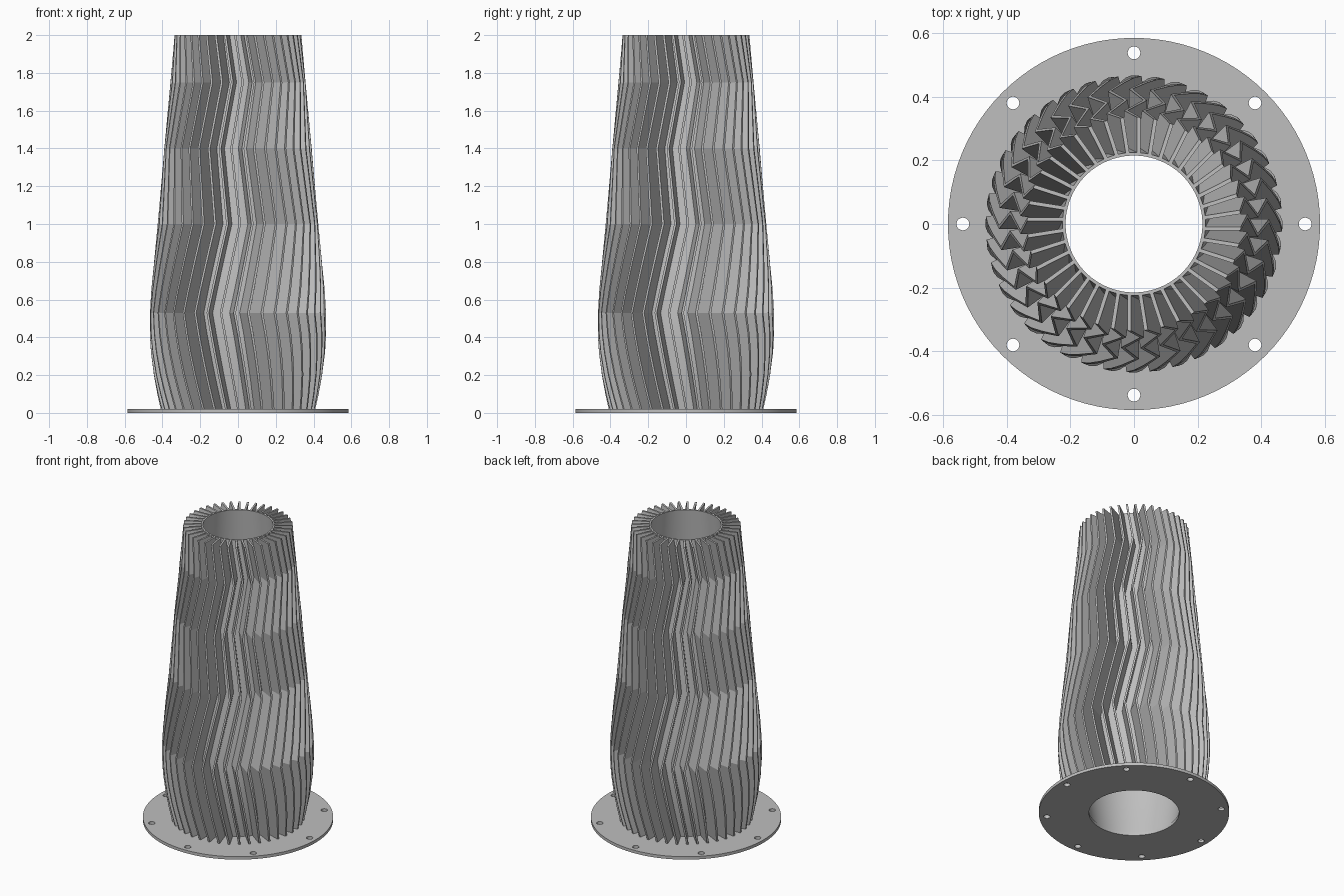
import bpy, bmesh, math
from mathutils import Matrix

cube = bpy.data.objects.get("Cube")
if cube:
    bpy.data.objects.remove(cube, do_unlink=True)

FINS, FIN_T, BASE_T, TOP = 40, 0.012, 0.02, 2.0

grey = bpy.data.materials.new("metal_grey")
grey.diffuse_color = (0.52, 0.52, 0.52, 1)
grey.use_nodes = True
grey.node_tree.nodes["Principled BSDF"].inputs["Base Color"].default_value = (0.52, 0.52, 0.52, 1)

# (height, value) curves: fin rim radius, tube bore radius, sideways fin zigzag
RIM = [(0, 0.405), (0.1, 0.427), (0.2, 0.446), (0.32, 0.461), (0.42, 0.467), (0.53, 0.466),
       (0.65, 0.459), (0.8, 0.445), (1.0, 0.425), (1.4, 0.391), (1.75, 0.358), (TOP, 0.336)]
ZIGZAG = [(0, 0.005), (0.53, -0.09), (1.0, 0.01), (1.4, -0.035), (1.75, 0.025), (TOP, -0.015)]
BORE = [(0, 0.277), (0.2, 0.31), (0.42, 0.33), (0.65, 0.325), (1.0, 0.297), (1.4, 0.265), (TOP, 0.215)]


def sample(curve, z):
    for (z0, a), (z1, b) in zip(curve, curve[1:]):
        if z <= z1:
            return a + (b - a) * (z - z0) / (z1 - z0)
    return curve[-1][1]


def finish(name, bm, smooth=True):
    bmesh.ops.recalc_face_normals(bm, faces=bm.faces)
    mesh = bpy.data.meshes.new(name)
    bm.to_mesh(mesh)
    bm.free()
    mesh.materials.append(grey)
    obj = bpy.data.objects.new(name, mesh)
    bpy.context.collection.objects.link(obj)
    if smooth:
        bpy.ops.object.select_all(action='DESELECT')
        obj.select_set(True)
        bpy.context.view_layer.objects.active = obj
        bpy.ops.object.shade_smooth_by_angle(angle=math.radians(25))
    return obj


# Mounting flange: outline, bore and eight bolt holes filled, then extruded
def flange():
    bm = bmesh.new()

    def ring(radius, count, x=0, y=0):
        bmesh.ops.create_circle(bm, segments=count, radius=radius,
                                matrix=Matrix.Translation((x, y, 0)))

    ring(0.585, 96)
    ring(sample(BORE, 0), 96)
    for i in range(8):
        a = math.tau * i / 8
        ring(0.02, 20, 0.538 * math.cos(a), 0.538 * math.sin(a))
    bmesh.ops.triangle_fill(bm, use_beauty=True, edges=bm.edges[:], normal=(0, 0, 1))
    result = bmesh.ops.extrude_face_region(bm, geom=bm.faces[:], use_keep_orig=True)
    top = [v for v in result["geom"] if isinstance(v, bmesh.types.BMVert)]
    bmesh.ops.translate(bm, verts=top, vec=(0, 0, BASE_T))
    finish("mounting_flange", bm)


# Core tube: thin closed wall revolved about the axis
def tube():
    bm = bmesh.new()
    zs = [BASE_T / 2 + (TOP - BASE_T / 2) * i / 24 for i in range(25)]
    section = [(sample(BORE, z), z) for z in zs]
    section += [(r + 0.01, z) for r, z in reversed(section)]
    count = 96
    rings = []
    for i in range(count):
        a = math.tau * i / count
        rings.append([bm.verts.new((r * math.cos(a), r * math.sin(a), z)) for r, z in section])
    for i in range(count):
        a, b = rings[i], rings[(i + 1) % count]
        for j in range(len(section)):
            k = (j + 1) % len(section)
            bm.faces.new((a[j], b[j], b[k], a[k]))
    finish("core_tube", bm)


# Zigzag fins: one sheet running radially, trimmed to the rim curve, repeated around
def fins():
    bm = bmesh.new()
    zs = sorted({z for z, _ in RIM + ZIGZAG + BORE} - {0} | {BASE_T / 2})
    for i in range(FINS):
        turn = Matrix.Rotation(math.tau * i / FINS, 4, 'Z')
        levels = []
        for z in zs:
            x = sample(ZIGZAG, z)
            corners = []
            for side, curve, grow in ((-1, BORE, 0.005), (1, BORE, 0.005), (1, RIM, 0), (-1, RIM, 0)):
                px = x + side * FIN_T / 2
                r = sample(curve, z) + grow
                p = turn @ Matrix.Translation((px, -math.sqrt(r * r - px * px), z))
                corners.append(bm.verts.new(p.translation))
            levels.append(corners)
        for low, high in zip(levels, levels[1:]):
            for j in range(4):
                k = (j + 1) % 4
                bm.faces.new((low[j], low[k], high[k], high[j]))
        bm.faces.new(levels[0])
        bm.faces.new(levels[-1])
    finish("zigzag_fins", bm, smooth=False)


flange()
tube()
fins()
